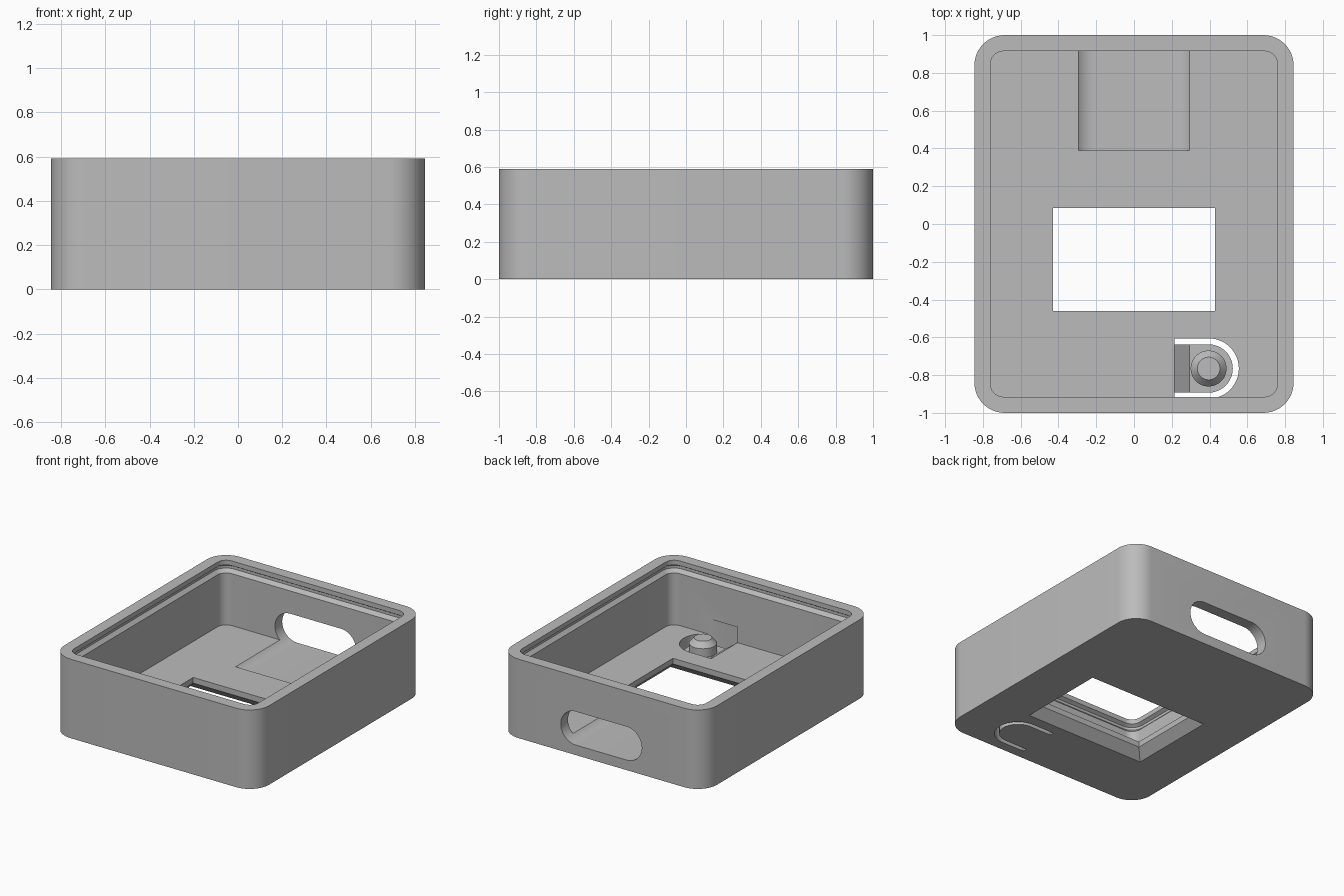
import bpy, bmesh
from math import sin, cos, pi, radians

if "Cube" in bpy.data.objects:
    bpy.data.objects.remove(bpy.data.objects["Cube"], do_unlink=True)

plastic = bpy.data.materials.new("grey_plastic")
plastic.use_nodes = True
GREY = (0.5, 0.5, 0.5, 1)
plastic.diffuse_color = GREY
plastic.node_tree.nodes["Principled BSDF"].inputs["Base Color"].default_value = GREY


def loft(name, rings):
    """Skin a row of equal-length rings and cap both ends."""
    bm = bmesh.new()
    loops = [[bm.verts.new(p) for p in ring] for ring in rings]
    n = len(loops[0])
    for a, b in zip(loops, loops[1:]):
        for i in range(n):
            j = (i + 1) % n
            bm.faces.new((a[i], a[j], b[j], b[i]))
    bm.faces.new(loops[0])
    bm.faces.new(loops[-1])
    bmesh.ops.recalc_face_normals(bm, faces=bm.faces)
    mesh = bpy.data.meshes.new(name)
    bm.to_mesh(mesh)
    bm.free()
    mesh.materials.append(plastic)
    obj = bpy.data.objects.new(name, mesh)
    bpy.context.collection.objects.link(obj)
    return obj


def arc(cx, cy, r, start, end, steps):
    return [(cx + r * cos(radians(start + (end - start) * i / steps)),
             cy + r * sin(radians(start + (end - start) * i / steps)))
            for i in range(steps + 1)]


def rounded_ring(hx, hy, r, z):
    pts = []
    for k, (sx, sy) in enumerate([(1, 1), (-1, 1), (-1, -1), (1, -1)]):
        pts += arc(sx * (hx - r), sy * (hy - r), r, 90 * k, 90 * k + 90, 12)
    return [(x, y, z) for x, y in pts]


def rect_ring(grow, z):
    x, y0, y1 = 0.43 + grow, -0.46 - grow, 0.085 + grow
    return [(-x, y0, z), (x, y0, z), (x, y1, z), (-x, y1, z)]


def tab_ring(r, z):
    pts = [(TAB_ROOT, BTN_Y - r)] + arc(BTN_X, BTN_Y, r, -90, 90, 24) + [(TAB_ROOT, BTN_Y + r)]
    return [(x, y, z) for x, y in pts]


def cut(target, cutter):
    cutter.hide_render = True
    mod = target.modifiers.new("cut", 'BOOLEAN')
    mod.operation = 'DIFFERENCE'
    mod.solver = 'EXACT'
    mod.object = cutter
    bpy.context.view_layer.objects.active = target
    bpy.ops.object.modifier_apply(modifier=mod.name)
    bpy.data.objects.remove(cutter, do_unlink=True)


HX, HY, TOP, FLOOR = 0.845, 1.0, 0.59, 0.107
WALL, GROOVE = 0.085, 0.025
BTN_X, BTN_Y, TAB_ROOT, TAB_TOP = 0.395, -0.765, 0.215, 0.05

# Open tray with a snap groove below the rim
rings = [rounded_ring(HX, HY, 0.16, z) for z in (0, TOP)]
for z, g in [(TOP, 0), (0.555, 0), (0.54, GROOVE), (0.52, GROOVE), (0.495, 0), (FLOOR, 0)]:
    rings.append(rounded_ring(HX - WALL + g, HY - WALL + g, 0.07 + g, z))
case = loft("case_body", rings)

# Display window, bevelled on the underside
cut(case, loft("window_cutter", [rect_ring(0.075, -0.01), rect_ring(0.065, 0),
                                 rect_ring(0, 0.065), rect_ring(0, 0.2)]))

# Rounded port through the back wall, dipping into the floor
pill = arc(0.21, 0.2, 0.125, -90, 90, 24) + arc(-0.21, 0.2, 0.125, 90, 270, 24)
cut(case, loft("port_cutter", [[(x, y, z) for x, z in pill] for y in (0.39, 1.1)]))

# Opening around the flexible button tab
cut(case, loft("tab_cutter", [tab_ring(0.16, z) for z in (-0.1, 0.223)]))

# Button tab, its ramped hinge and the button
tab = loft("button_tab", [tab_ring(0.128, z) for z in (0, TAB_TOP)])
ramp = [(TAB_ROOT, TAB_TOP), (0.295, TAB_TOP), (TAB_ROOT, FLOOR)]
hinge = loft("tab_hinge", [[(x, BTN_Y + y, z) for x, z in ramp] for y in (-0.128, 0.128)])
button = loft("button", [[(x, y, z) for x, y in arc(BTN_X, BTN_Y, r, 0, 352.5, 47)]
                         for r, z in [(0.095, TAB_TOP), (0.095, 0.115), (0.06, 0.155)]])

# Smooth the curved walls, keep edges crisp
for obj in (case, tab, hinge, button):
    bpy.ops.object.select_all(action='DESELECT')
    obj.select_set(True)
    bpy.context.view_layer.objects.active = obj
    bpy.ops.object.shade_smooth_by_angle(angle=radians(25))
